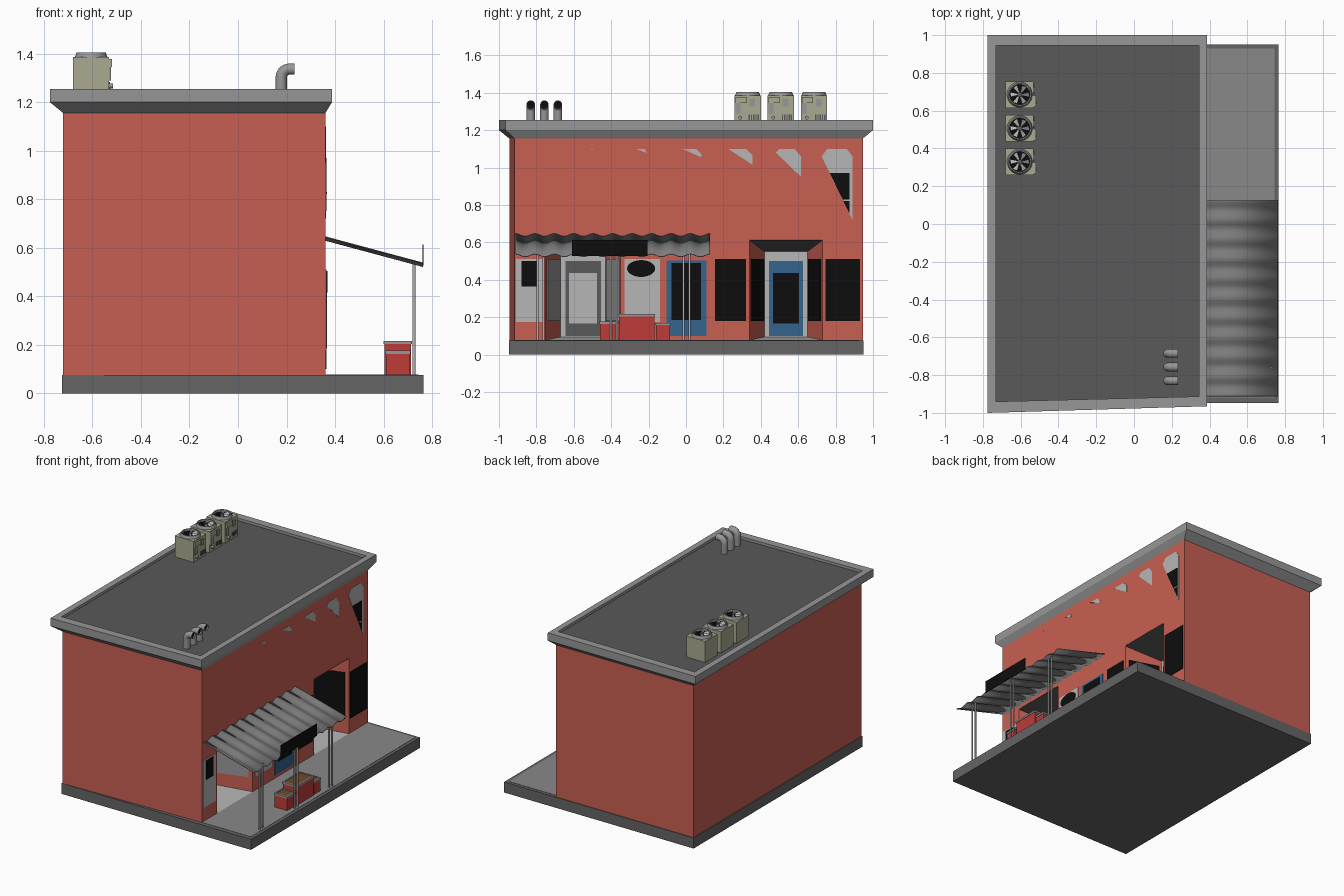
import bpy, bmesh, math
from math import sin, cos, pi

if "Cube" in bpy.data.objects:
    bpy.data.objects.remove(bpy.data.objects["Cube"])

def mat(name, r, g, b):
    m = bpy.data.materials.new(name)
    m.diffuse_color = (r, g, b, 1)
    m.use_nodes = True
    m.node_tree.nodes["Principled BSDF"].inputs["Base Color"].default_value = m.diffuse_color
    return m

BRICK = mat("brick", 0.58, 0.115, 0.085)
TRIM = mat("trim_grey", 0.31, 0.31, 0.31)
DARK = mat("dark_grey", 0.10, 0.10, 0.10)
STONE = mat("stone", 0.13, 0.13, 0.13)
WALK = mat("walk", 0.25, 0.25, 0.25)
LIGHT = mat("light_grey", 0.47, 0.47, 0.47)
BLACK = mat("black", 0.004, 0.004, 0.004)
BLUE = mat("blue", 0.035, 0.125, 0.27)
CREAM = mat("cream", 0.40, 0.40, 0.29)
CRATE = mat("crate_red", 0.52, 0.045, 0.04)
BROWN = mat("produce", 0.16, 0.07, 0.025)
SHEET = mat("sheet", 0.20, 0.20, 0.20)

def make(name, verts, faces, m, fix=True):
    me = bpy.data.meshes.new(name)
    me.from_pydata(verts, [], faces)
    if fix:
        bm = bmesh.new()
        bm.from_mesh(me)
        bmesh.ops.recalc_face_normals(bm, faces=bm.faces)
        bm.to_mesh(me)
        bm.free()
    me.materials.append(m)
    ob = bpy.data.objects.new(name, me)
    bpy.context.collection.objects.link(ob)
    return ob

def loft(name, loops, m, start=True, end=True):
    n = len(loops[0])
    faces = [(k*n+i, k*n+(i+1) % n, (k+1)*n+(i+1) % n, (k+1)*n+i)
             for k in range(len(loops)-1) for i in range(n)]
    if start:
        faces.append(tuple(range(n))[::-1])
    if end:
        faces.append(tuple(range((len(loops)-1)*n, len(loops)*n)))
    return make(name, [p for l in loops for p in l], faces, m)

def box(name, x0, x1, y0, y1, z0, z1, m):
    sq = [(x0, y0), (x1, y0), (x1, y1), (x0, y1)]
    return loft(name, [[(x, y, z) for x, y in sq] for z in (z0, z1)], m)

def plate(name, pts, x0, x1, m):
    """Flat outline in y/z given a thickness along x."""
    return loft(name, [[(x, y, z) for y, z in pts] for x in (x0, x1)], m)

def circle(cx, cy, z, r, n=24):
    return [(cx+r*cos(2*pi*i/n), cy+r*sin(2*pi*i/n), z) for i in range(n)]

def smooth(ob, deg=35):
    bpy.ops.object.select_all(action='DESELECT')
    ob.select_set(True)
    bpy.context.view_layer.objects.active = ob
    bpy.ops.object.shade_smooth_by_angle(angle=math.radians(deg))

# Ground slab and sidewalk
box("base", -0.725, 0.765, -0.947, 0.95, 0, 0.075, STONE)
box("sidewalk", 0.2, 0.743, -0.918, 0.928, 0.07, 0.077, WALK)

# Main walls, with a slightly skewed front side
def ring(x0, x1, ya, yb, y1, z):
    return [(x0, ya, z), (x1, yb, z), (x1, y1, z), (x0, y1, z)]
FX = 0.36
wall = (-0.72, FX, -0.945, -0.918, 0.945)
walls = loft("walls", [ring(*wall, 0.074), ring(*wall, 1.155)], BRICK)

# Flared parapet and roof deck
outer = (-0.775, 0.387, -1.0, -0.965, 1.0)
inner = (-0.73, 0.345, -0.94, -0.913, 0.945)
loft("parapet", [ring(*wall, 1.155), ring(*outer, 1.2), ring(*outer, 1.255),
                 ring(*inner, 1.255), ring(*inner, 1.23)], TRIM, True, False)
loft("roof_deck", [ring(*inner, 1.2), ring(*inner, 1.236)], DARK)

# Recessed entrances
DEPTH = 0.25
def recess(name, a, b, door, pane, side):
    ia, ib = a+0.08, b-0.08
    def X(t): return FX-DEPTH*t
    def A(t): return a+(ia-a)*t
    def B(t): return b+(ib-b)*t
    def top(t): return 0.615-0.06*t
    cutter = loft(name+"_cutter", [[(X(t), A(t), 0.05), (X(t), B(t), 0.05),
                  (X(t), B(t), top(t)), (X(t), A(t), top(t))] for t in (-0.16, 1)], BRICK)
    cutter.hide_render = True
    cutter.hide_set(True)
    mod = walls.modifiers.new(name, 'BOOLEAN')
    mod.operation = 'DIFFERENCE'
    mod.solver = 'EXACT'
    mod.object = cutter
    # ceiling and floor linings
    for part, f, m in (("ceiling", lambda t, o: top(t)-o, DARK),
                       ("floor", lambda t, o: 0.078+0.017*t-o, LIGHT)):
        loft(f"{name}_{part}", [[(X(t), A(t), f(t, o)), (X(t), B(t), f(t, o))][::1] +
             [(X(t), B(t), f(t, o)-0.003), (X(t), A(t), f(t, o)-0.003)]
             for o in (0.001,) for t in (0.0, 1.0)], m)
    # angled side windows
    for tag, E, s in (("left", A, 1), ("right", B, -1)):
        loft(f"{name}_{tag}_window", [[(X(t), E(t)+s*o, z) for t, z in
             ((0.1, 0.18), (0.92, 0.18), (0.92, 0.51), (0.1, 0.51))] for o in (-0.002, 0.005)], side)
    # door wall, door and glass
    xb = X(1)
    box(name+"_door_wall", xb-0.002, xb+0.004, ia, ib, 0.09, 0.553, LIGHT)
    box(name+"_door", xb, xb+0.012, ia+0.025, ib-0.025, 0.1, 0.5, door)
    box(name+"_door_glass", xb, xb+0.016, ia+0.045, ib-0.045, 0.165, 0.435, pane)

recess("left_entrance", -0.75, -0.35, DARK, LIGHT, TRIM)
recess("right_entrance", 0.34, 0.73, BLUE, BLACK, BLACK)

# Ground floor windows, door and notice boards
def panel(name, y0, y1, z0, z1, out, m):
    return box(name, FX-0.005, FX+out, y0, y1, z0, z1, m)
panel("poster_window", -0.91, -0.765, 0.175, 0.51, 0.004, LIGHT)
panel("poster", -0.88, -0.80, 0.365, 0.50, 0.007, BLACK)
panel("shop_window", -0.33, -0.14, 0.175, 0.51, 0.004, LIGHT)
plate("oval_sign", [(-0.24+0.075*cos(i*pi/14), 0.46+0.045*sin(i*pi/14)) for i in range(28)],
      FX, FX+0.008, BLACK)
panel("side_door", -0.105, 0.11, 0.1, 0.502, 0.004, BLUE)
panel("side_door_glass", -0.078, 0.08, 0.185, 0.49, 0.007, BLACK)
panel("dark_window_left", 0.155, 0.32, 0.18, 0.51, 0.004, BLACK)
panel("dark_window_right", 0.745, 0.93, 0.18, 0.51, 0.004, BLACK)

# Upper windows, each showing less of itself along the facade
upper = [[(0.725, 1.06), (0.755, 1.1), (0.86, 1.1), (0.89, 1.06), (0.89, 0.72)],
         [(0.48, 1.08), (0.50, 1.1), (0.58, 1.1), (0.615, 1.06), (0.615, 0.95)],
         [(0.225, 1.1), (0.32, 1.1), (0.355, 1.065), (0.355, 1.015)],
         [(-0.02, 1.1), (0.055, 1.1), (0.083, 1.07), (0.08, 1.055)],
         [(-0.27, 1.1), (-0.22, 1.1), (-0.21, 1.078)],
         [(-0.515, 1.1), (-0.5, 1.1), (-0.5, 1.094)]]
for i, pts in enumerate(upper):
    plate(f"upper_window_{i+1}", pts, FX-0.003, FX+0.002, LIGHT)
plate("upper_glass", [(0.769, 0.97), (0.875, 0.97), (0.875, 0.752)], FX, FX+0.004, BLACK)
panel("upper_glass_bar", 0.842, 0.875, 0.822, 0.83, 0.006, LIGHT)

# Corrugated awning
N, WAVES, Y0, Y1 = 120, 10, -0.912, 0.128
verts = []
for i in range(N+1):
    y = Y0+(Y1-Y0)*i/N
    w = 0.007*cos(2*pi*WAVES*i/N)
    verts += [(FX, y, 0.638+w), (0.762, y, 0.53+w)]
awning = make("awning", verts, [(2*i, 2*i+1, 2*i+3, 2*i+2) for i in range(N)], SHEET)
smooth(awning, 60)
sol = awning.modifiers.new("thickness", 'SOLIDIFY')
sol.thickness = 0.004
sol.offset = 0
box("awning_sign", 0.76, 0.765, -0.61, -0.205, 0.528, 0.613, BLACK)

# Paired awning posts
for i, y in enumerate((-0.778, -0.385, 0.003)):
    for j, d in enumerate((-0.016, 0.016)):
        p = loft(f"post_{i+1}_{j+1}", [circle(0.725, y+d, z, 0.006, 12) for z in (0.075, 0.536)], LIGHT)
        smooth(p)

# Produce stands: body, rim and filled top
def stand(name, x0, x1, y0, y1, h):
    box(name, x0+0.003, x1-0.003, y0+0.003, y1-0.003, 0.075, h-0.012, CRATE)
    def sq(o, z): return ring(x0+o, x1-o, y0+o, y0+o, y1-o, z)
    loft(name+"_rim", [sq(0, h-0.013), sq(0, h), sq(0.01, h), sq(0.01, h-0.011)], TRIM, True, False)
    box(name+"_produce", x0+0.01, x1-0.01, y0+0.01, y1-0.01, h-0.012, h-0.004, BROWN)
stand("stand_middle", 0.60, 0.716, -0.36, -0.165, 0.216)
stand("stand_left", 0.606, 0.711, -0.462, -0.362, 0.176)
stand("stand_right", 0.606, 0.711, -0.163, -0.083, 0.17)

# Rooftop cooling units
for k, cy in enumerate((0.33, 0.507, 0.685)):
    n, cx = f"cooler_{k+1}", -0.605
    box(n+"_body", cx-0.074, cx+0.074, cy-0.07, cy+0.07, 1.235, 1.385, CREAM)
    shroud = loft(n+"_shroud", [circle(cx, cy, z, r, 28) for r, z in
                  ((0.068, 1.383), (0.06, 1.404), (0.054, 1.404), (0.053, 1.386))], TRIM, False, False)
    smooth(shroud)
    loft(n+"_fan_well", [circle(cx, cy, z, 0.0535, 28) for z in (1.38, 1.388)], BLACK)
    hub = loft(n+"_hub", [circle(cx, cy, z, 0.013, 16) for z in (1.386, 1.403)], DARK)
    smooth(hub)
    bv, bf = [], []
    for b in range(6):
        for r, a, z in ((0.011, -0.3, 1.392), (0.051, -0.22, 1.391), (0.051, 0.26, 1.401), (0.011, 0.3, 1.4)):
            t = b*pi/3+a
            bv.append((cx+r*cos(t), cy+r*sin(t), z))
        bf.append(tuple(range(4*b, 4*b+4)))
    make(n+"_blades", bv, bf, LIGHT)
    # service box, valve and louvres on the side
    xs = cx+0.072
    box(n+"_service_box", xs, xs+0.013, cy-0.066, cy-0.005, 1.29+0.055, 1.378, CREAM)
    box(n+"_service_box_lower", xs, xs+0.010, cy-0.066, cy-0.038, 1.29, 1.346, TRIM)
    box(n+"_side_panel", xs, xs+0.008, cy+0.01, cy+0.04, 1.325, 1.365, TRIM)
    for j in range(5):
        box(f"{n}_louvre_{j+1}", xs, xs+0.006, cy+0.005+0.012*j, cy+0.012+0.012*j, 1.255, 1.283, DARK)
    valve = loft(n+"_valve", [[(x, y-cx+cy-0.04, z) for x, y, z in
                 [(xx, cx+0.01*cos(a*pi/6), 1.267+0.01*sin(a*pi/6)) for a in range(12)]]
                 for xx in (xs, xs+0.018)], TRIM)
    smooth(valve)

# Rooftop vent pipes: straight run, elbow and dark mouth
def pipe_ring(cx, cy, cz, ang, r, n=20):
    return [(cx-r*cos(2*pi*i/n)*cos(ang), cy+r*sin(2*pi*i/n), cz+r*cos(2*pi*i/n)*sin(ang))
            for i in range(n)]
for k, y in enumerate((-0.83, -0.757, -0.685)):
    R, r, px, pz = 0.034, 0.023, 0.178, 1.302
    loops = [pipe_ring(px, y, 1.235, 0, r)]
    for s in range(9):
        a = s*pi/16
        loops.append(pipe_ring(px+R-R*cos(a), y, pz+R*sin(a), a, r))
    end = pz+R
    loops += [pipe_ring(0.232, y, end, pi/2, r), pipe_ring(0.232, y, end, pi/2, 0.019),
              pipe_ring(0.22, y, end, pi/2, 0.019)]
    smooth(loft(f"vent_pipe_{k+1}", loops, TRIM, True, False), 50)
    loft(f"vent_mouth_{k+1}", [pipe_ring(x, y, end, pi/2, 0.019) for x in (0.218, 0.222)], BLACK)
